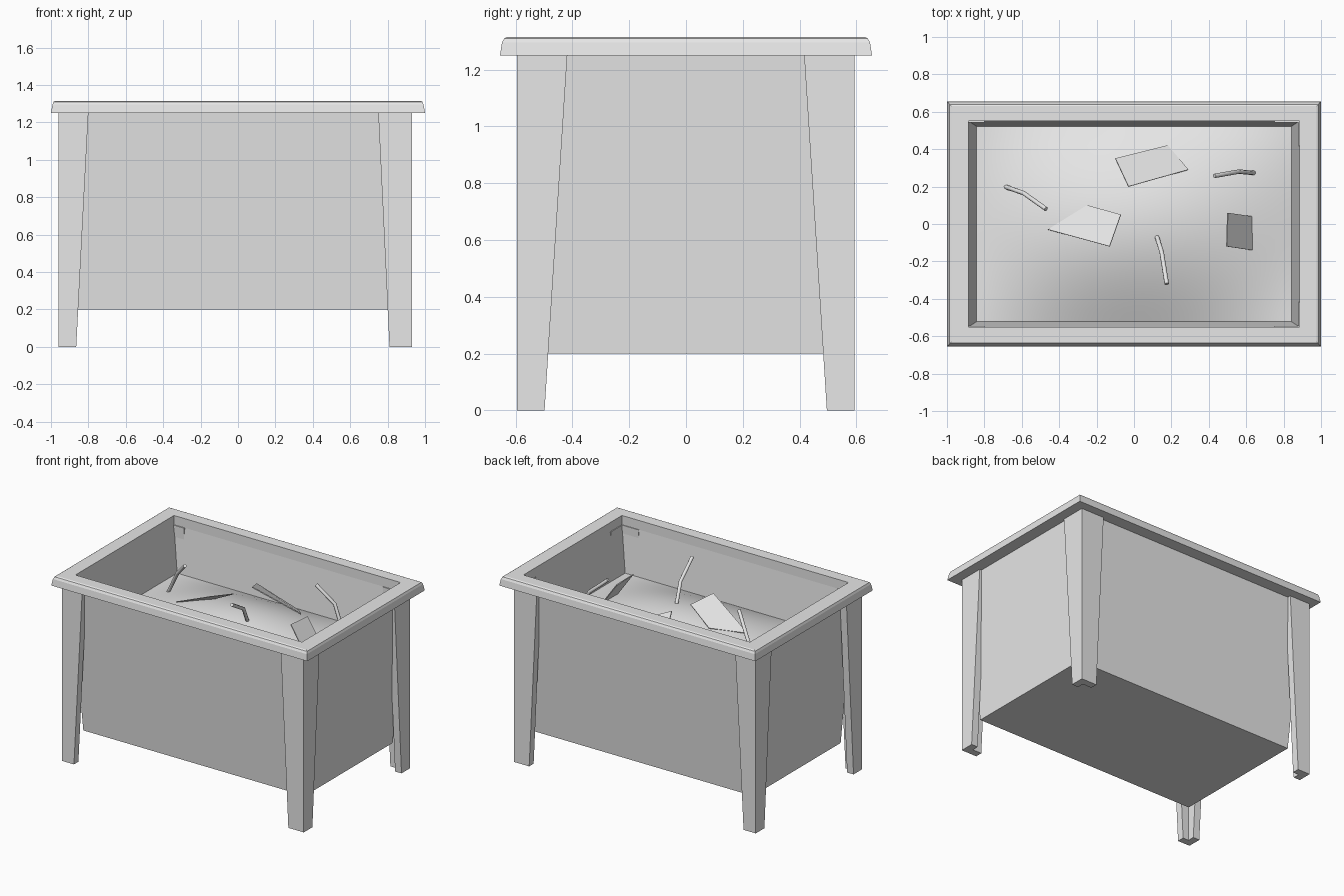
import bpy, bmesh
from math import cos, pi
from mathutils import Vector

cube = bpy.data.objects.get("Cube")
if cube:
    bpy.data.objects.remove(cube, do_unlink=True)

# One plain grey for everything
grey = bpy.data.materials.new("light grey")
grey.use_nodes = True
colour = (0.8, 0.8, 0.8, 1)
grey.diffuse_color = colour
grey.node_tree.nodes["Principled BSDF"].inputs["Base Color"].default_value = colour


def add_object(name, bm):
    bmesh.ops.recalc_face_normals(bm, faces=bm.faces)
    mesh = bpy.data.meshes.new(name)
    bm.to_mesh(mesh)
    bm.free()
    mesh.materials.append(grey)
    obj = bpy.data.objects.new(name, mesh)
    bpy.context.collection.objects.link(obj)
    return obj


def loft(name, rings, closed=False):
    """Join rings of points; cap the ends, or join last to first if closed."""
    bm = bmesh.new()
    loops = [[bm.verts.new(p) for p in ring] for ring in rings]
    pairs = list(zip(loops, loops[1:]))
    if closed:
        pairs.append((loops[-1], loops[0]))
    else:
        bm.faces.new(loops[0])
        bm.faces.new(loops[-1])
    for a, b in pairs:
        for i in range(len(a)):
            j = (i + 1) % len(a)
            bm.faces.new((a[i], a[j], b[j], b[i]))
    return add_object(name, bm)


def rect(hx, hy, z):
    return [(-hx, -hy, z), (hx, -hy, z), (hx, hy, z), (-hx, hy, z)]


# Tapered box with its hollow inside
loft("planter_box", [rect(0.865, 0.49, 0.2), rect(0.915, 0.57, 1.25),
                     rect(0.885, 0.55, 1.25), rect(0.83, 0.515, 0.85)])

# Overhanging rim with a softened outer edge
loft("rim", [rect(1, 0.655, 1.25), rect(0.992, 0.648, 1.295),
             rect(0.986, 0.64, 1.31), rect(0.975, 0.63, 1.315),
             rect(0.885, 0.55, 1.315), rect(0.885, 0.55, 1.25)], closed=True)


# Corner legs: L-shaped, arms narrowing towards the floor
def leg(name, ox, oy, top_x, foot_x, top_y, foot_y, t=0.05):
    sx, sy = (1 if ox > 0 else -1), (1 if oy > 0 else -1)

    def section(wx, wy, z):
        pts = [(0, 0), (wx, 0), (wx, t), (t, t), (t, wy), (0, wy)]
        return [(ox - sx * u, oy - sy * v, z) for u, v in pts]
    loft(name, [section(foot_x, foot_y, 0), section(top_x, top_y, 1.25)])


for side, ox, top, foot in (("right", -0.96, 0.16, 0.095), ("left", 0.93, 0.18, 0.12)):
    for end, oy in (("front", -0.595), ("back", 0.593)):
        leg(f"{end}_{side}_leg", ox, oy, top, foot, 0.177, 0.097)

# Mounded soil
bm = bmesh.new()
bmesh.ops.create_grid(bm, x_segments=32, y_segments=20, size=1)
for v in bm.verts:
    x, y = v.co.x, v.co.y
    v.co = Vector((x * 0.842, y * 0.523, 0.93 + 0.16 * cos(x * pi / 2) * cos(y * pi / 2)))
for f in bm.faces:
    f.smooth = True
add_object("soil", bm)


# Thin scraps stuck in the soil
def scrap(name, corners):
    pts = [Vector(c) for c in corners]
    n = (pts[1] - pts[0]).cross(pts[3] - pts[0]).normalized() * 0.003
    loft(name, [[p - n for p in pts], [p + n for p in pts]])


scrap("back_scrap", [(-0.1, 0.35, 1.12), (-0.03, 0.2, 1.17),
                     (0.29, 0.29, 1.03), (0.18, 0.42, 0.98)])
scrap("middle_scrap", [(-0.46, -0.03, 1.04), (-0.13, -0.12, 1.2),
                       (-0.07, 0.05, 1.17), (-0.25, 0.1, 1.07)])
scrap("side_scrap", [(0.5, 0.06, 1.16), (0.495, -0.12, 1.17),
                     (0.63, -0.14, 0.99), (0.635, 0.04, 0.98)])


# Bent twigs
def twig(name, points):
    curve = bpy.data.curves.new(name, "CURVE")
    curve.dimensions = "3D"
    curve.bevel_depth = 0.012
    curve.bevel_resolution = 2
    curve.use_fill_caps = True
    spline = curve.splines.new("POLY")
    spline.points.add(len(points) - 1)
    for p, co in zip(spline.points, points):
        p.co = (*co, 1)
    curve.materials.append(grey)
    bpy.context.collection.objects.link(bpy.data.objects.new(name, curve))


twig("right_twig", [(-0.69, 0.2, 0.95), (-0.59, 0.165, 1.13), (-0.47, 0.08, 1.25)])
twig("left_twig", [(0.64, 0.273, 0.97), (0.56, 0.28, 1.18), (0.43, 0.257, 1.29)])
twig("front_twig", [(0.12, -0.06, 1.06), (0.148, -0.15, 1.2), (0.175, -0.32, 1.3)])
